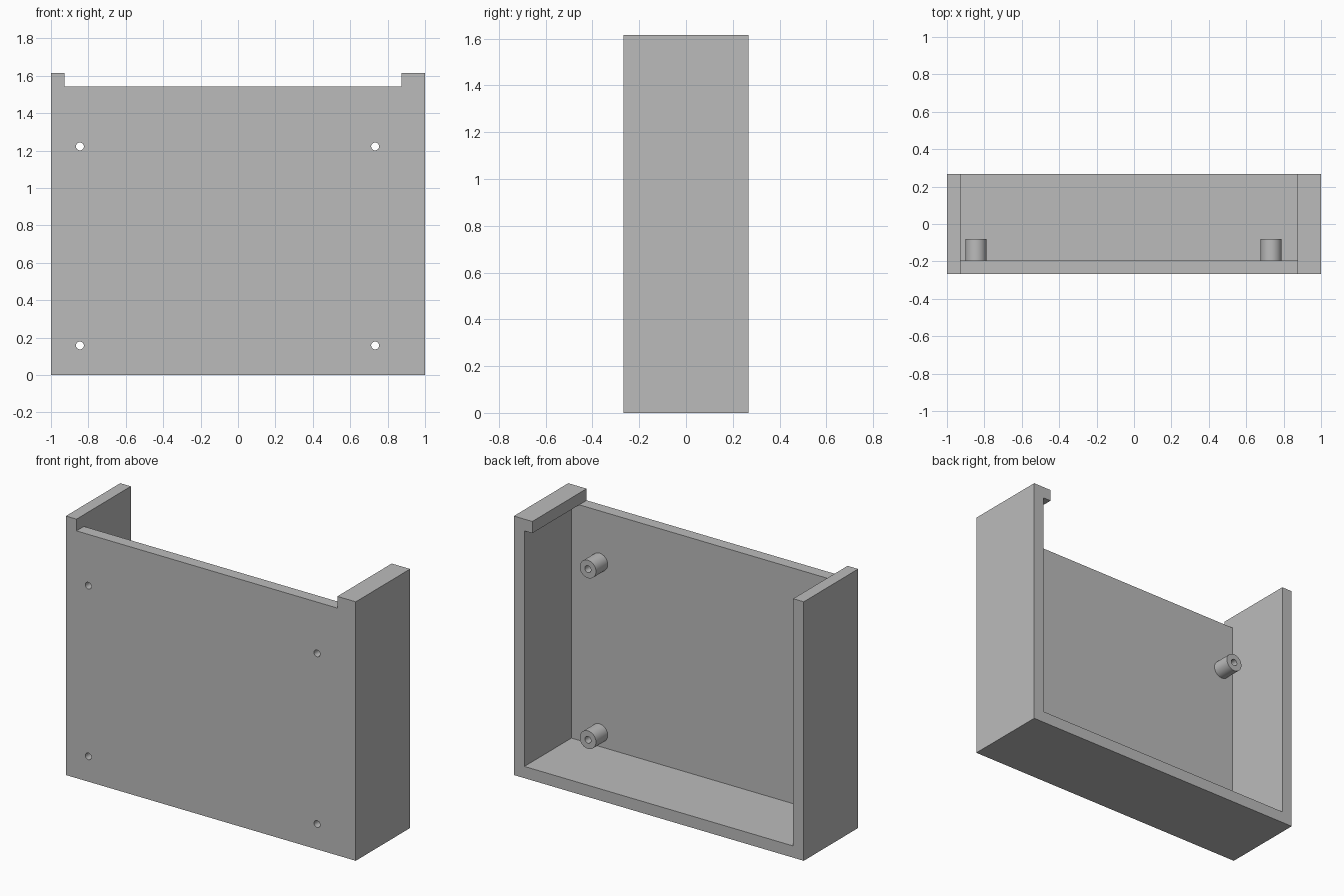
import bpy
import bmesh
from math import radians, tau
from mathutils import Matrix, Vector

cube = bpy.data.objects.get("Cube")
if cube:
    bpy.data.objects.remove(cube, do_unlink=True)

HALF_W, HALF_D, HEIGHT = 1.0, 0.268, 1.615
WALL = 0.073
INNER = HALF_W - WALL
LIP_X = 0.873
RIM = HEIGHT - WALL
PANEL_BACK = -HALF_D + WALL
POST_END = -0.08
POST_R, HOLE_R = 0.056, 0.021
HOLES = [(x, z) for x in (-0.845, 0.733) for z in (0.158, 1.222)]

grey = bpy.data.materials.new("plain grey")
grey.use_nodes = True
grey.diffuse_color = (0.5, 0.5, 0.5, 1)
grey.node_tree.nodes["Principled BSDF"].inputs["Base Color"].default_value = (0.5, 0.5, 0.5, 1)


def make_object(name, bm):
    bmesh.ops.recalc_face_normals(bm, faces=bm.faces)
    mesh = bpy.data.meshes.new(name)
    bm.to_mesh(mesh)
    bm.free()
    mesh.materials.append(grey)
    obj = bpy.data.objects.new(name, mesh)
    bpy.context.collection.objects.link(obj)
    return obj


def activate(obj):
    bpy.ops.object.select_all(action="DESELECT")
    obj.select_set(True)
    bpy.context.view_layer.objects.active = obj


def extrude_profile(name, points, y0, y1):
    """Extrude an x-z outline along y."""
    bm = bmesh.new()
    face = bm.faces.new([bm.verts.new((x, y0, z)) for x, z in points])
    out = bmesh.ops.extrude_face_region(bm, geom=[face])["geom"]
    verts = [g for g in out if isinstance(g, bmesh.types.BMVert)]
    bmesh.ops.translate(bm, verts=verts, vec=(0, y1 - y0, 0))
    return make_object(name, bm)


def make_tube(name, x, z):
    """Spin a rectangular section around a y axis."""
    bm = bmesh.new()
    section = [(HOLE_R, PANEL_BACK), (POST_R, PANEL_BACK), (POST_R, POST_END), (HOLE_R, POST_END)]
    verts = [bm.verts.new((x + r, y, z)) for r, y in section]
    edges = [bm.edges.new((verts[i], verts[i - 1])) for i in range(4)]
    bmesh.ops.spin(bm, geom=verts + edges, cent=(x, 0, z), axis=(0, 1, 0),
                   angle=tau, steps=40, use_duplicate=False)
    bmesh.ops.remove_doubles(bm, verts=bm.verts, dist=0.0001)
    obj = make_object(name, bm)
    activate(obj)
    bpy.ops.object.shade_smooth_by_angle(angle=radians(30))
    return obj


# Floor and side walls, with a hooked lip on the left wall
extrude_profile("floor_and_walls", [
    (-HALF_W, 0), (HALF_W, 0), (HALF_W, HEIGHT), (LIP_X, HEIGHT), (LIP_X, RIM),
    (INNER, RIM), (INNER, WALL), (-INNER, WALL), (-INNER, HEIGHT), (-HALF_W, HEIGHT),
], -HALF_D, HALF_D)

# Front panel with four screw holes
panel = extrude_profile("front_panel", [
    (-INNER, WALL), (INNER, WALL), (INNER, RIM), (-INNER, RIM),
], -HALF_D, PANEL_BACK)

bm = bmesh.new()
for x, z in HOLES:
    place = Matrix.Translation(Vector((x, -HALF_D, z))) @ Matrix.Rotation(radians(90), 4, "X")
    bmesh.ops.create_cone(bm, cap_ends=True, segments=40, radius1=HOLE_R,
                          radius2=HOLE_R, depth=0.4, matrix=place)
drills = make_object("hole_cutter", bm)
drills.hide_render = True

cut = panel.modifiers.new("screw_holes", "BOOLEAN")
cut.operation = "DIFFERENCE"
cut.solver = "EXACT"
cut.object = drills
activate(panel)
bpy.ops.object.modifier_apply(modifier=cut.name)
bpy.data.objects.remove(drills, do_unlink=True)
activate(panel)
bpy.ops.object.shade_smooth_by_angle(angle=radians(30))

# Hollow mounting posts behind the screw holes
for x, z in HOLES:
    side = "right" if x < 0 else "left"
    level = "lower" if z < 1 else "upper"
    make_tube(f"{level}_{side}_mounting_post", x, z)
